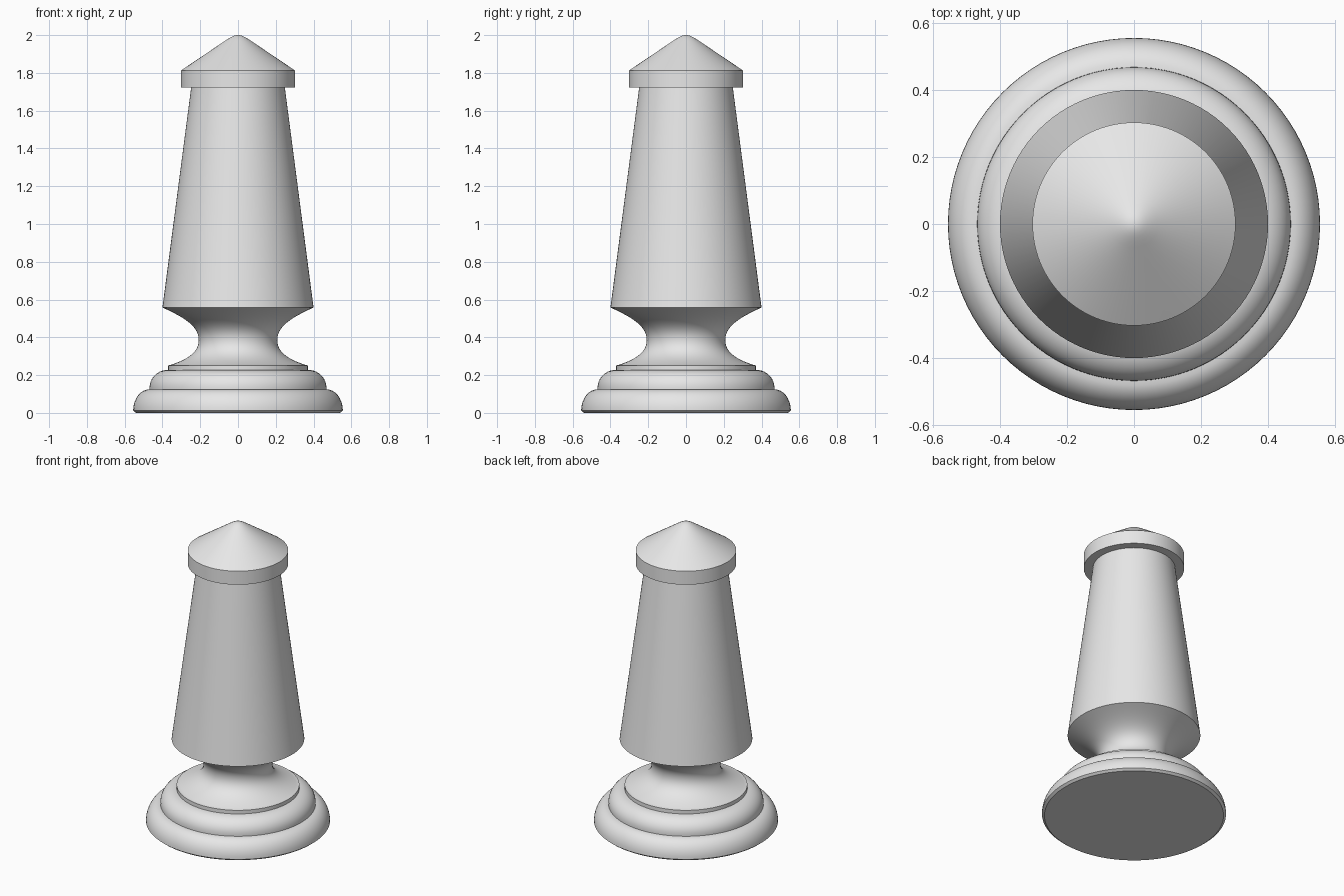
import bpy
import bmesh
from math import cos, sin, pi, radians
from mathutils import Vector

SEGMENTS = 96

cube = bpy.data.objects.get("Cube")
if cube:
    bpy.data.objects.remove(cube, do_unlink=True)

# One plain grey for the whole piece
GREY = (0.8, 0.8, 0.8, 1.0)
grey = bpy.data.materials.new("plain grey")
grey.use_nodes = True
grey.diffuse_color = GREY
grey.node_tree.nodes["Principled BSDF"].inputs["Base Color"].default_value = GREY


def quarter_round(r0, z0, r1, z1, steps=10):
    """Convex quarter ellipse rising from (r0, z0) to (r1, z1)."""
    return [(r1 + (r0 - r1) * cos(i / steps * pi / 2),
             z0 + (z1 - z0) * sin(i / steps * pi / 2)) for i in range(steps + 1)]


def bezier(a, b, c, d, steps=14):
    """Cubic curve through the (radius, height) plane."""
    a, b, c, d = map(Vector, (a, b, c, d))
    points = []
    for i in range(steps + 1):
        t = i / steps
        u = 1 - t
        points.append(tuple(a * u**3 + b * 3 * u * u * t + c * 3 * u * t * t + d * t**3))
    return points


def lathe(name, profile):
    """Spin a (radius, height) profile around the z axis."""
    bm = bmesh.new()
    verts = [bm.verts.new((r, 0, z)) for r, z in profile]
    edges = [bm.edges.new(pair) for pair in zip(verts, verts[1:])]
    bmesh.ops.spin(bm, geom=verts + edges, cent=(0, 0, 0), axis=(0, 0, 1),
                   angle=2 * pi, steps=SEGMENTS, use_merge=True)
    bmesh.ops.remove_doubles(bm, verts=bm.verts, dist=0.0001)
    bmesh.ops.recalc_face_normals(bm, faces=bm.faces)
    mesh = bpy.data.meshes.new(name)
    bm.to_mesh(mesh)
    bm.free()
    mesh.materials.append(grey)
    obj = bpy.data.objects.new(name, mesh)
    bpy.context.collection.objects.link(obj)
    bpy.ops.object.select_all(action="DESELECT")
    bpy.context.view_layer.objects.active = obj
    obj.select_set(True)
    bpy.ops.object.shade_smooth_by_angle(angle=radians(30))


# Stepped foot, waisted neck and flared underside of the body
foot = [(0, 0), (0.54, 0)]
foot += quarter_round(0.555, 0.012, 0.468, 0.125)
foot += quarter_round(0.468, 0.135, 0.37, 0.228)
foot += [(0.37, 0.252)]
neck = bezier((0.365, 0.252), (0.29, 0.275), (0.208, 0.31), (0.208, 0.385))
neck += bezier((0.208, 0.385), (0.208, 0.46), (0.285, 0.505), (0.4, 0.558))[1:]
lathe("base_and_neck", foot + neck)

# Tapered body
lathe("body", [(0.4, 0.558), (0.248, 1.722)])

# Cap with a rim and a softly pointed cone
cap = [(0, 1.722), (0.303, 1.722), (0.303, 1.812)]
cap += [(0.07, 1.969)]
cap += bezier((0.07, 1.969), (0.035, 1.992), (0.02, 2.0), (0, 2.0), 6)[1:]
lathe("cap", cap)
